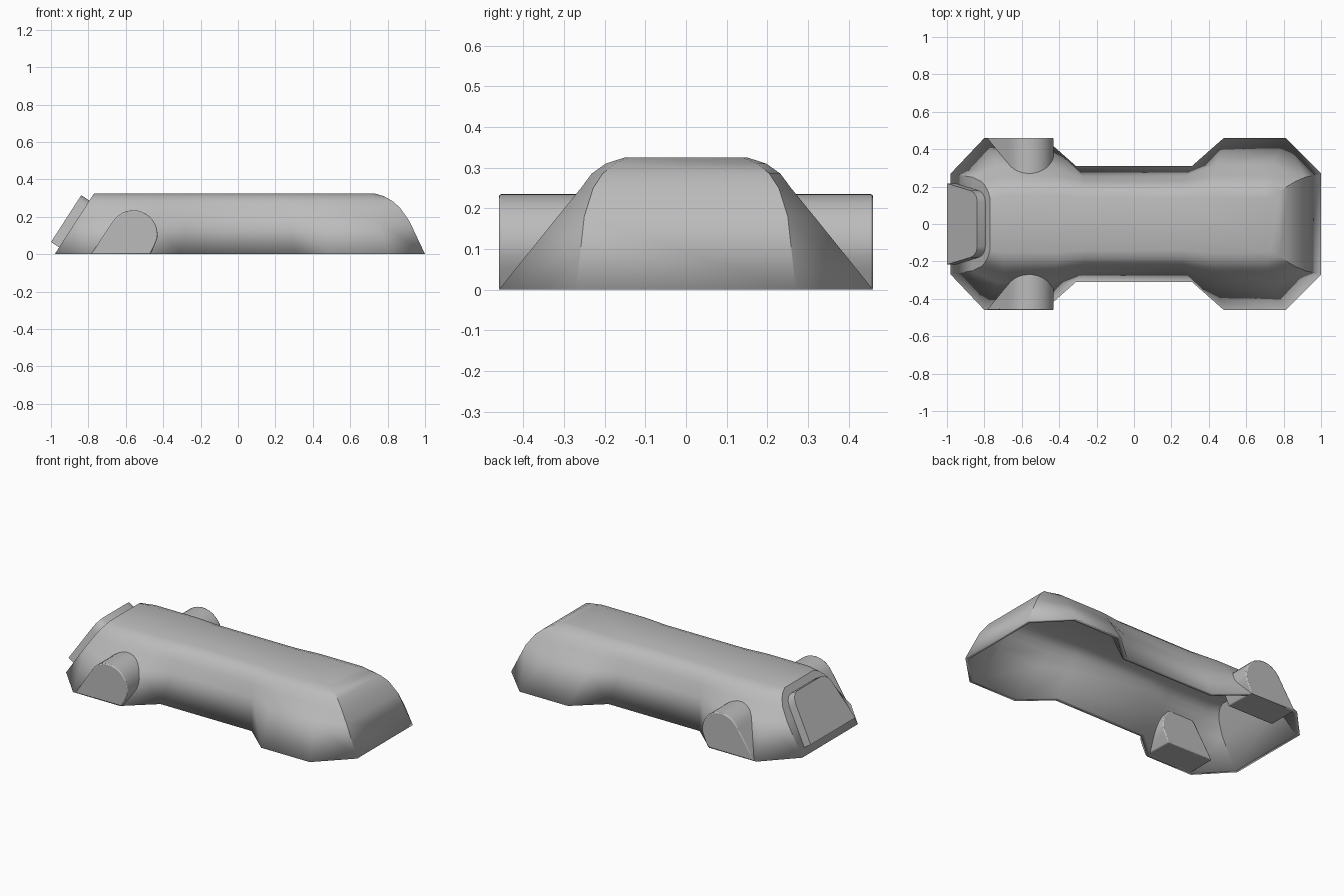
import bpy
import bmesh
import math
from mathutils import Vector

cube = bpy.data.objects.get("Cube")
if cube:
    bpy.data.objects.remove(cube, do_unlink=True)

grey = bpy.data.materials.new("plain_grey")
grey.use_nodes = True
COLOUR = (0.5, 0.5, 0.5, 1)
grey.diffuse_color = COLOUR
grey.node_tree.nodes["Principled BSDF"].inputs["Base Color"].default_value = COLOUR


def finish(name, bm, angle=30):
    bmesh.ops.recalc_face_normals(bm, faces=bm.faces)
    mesh = bpy.data.meshes.new(name)
    bm.to_mesh(mesh)
    bm.free()
    mesh.materials.append(grey)
    obj = bpy.data.objects.new(name, mesh)
    bpy.context.collection.objects.link(obj)
    bpy.ops.object.select_all(action='DESELECT')
    obj.select_set(True)
    bpy.context.view_layer.objects.active = obj
    bpy.ops.object.shade_smooth_by_angle(angle=math.radians(angle))
    return obj


def prism(name, outline, offset):
    """Solid made by sweeping a closed outline along an offset."""
    bm = bmesh.new()
    near = [bm.verts.new(p) for p in outline]
    far = [bm.verts.new(Vector(p) + Vector(offset)) for p in outline]
    n = len(near)
    bm.faces.new(near)
    bm.faces.new(far)
    for i in range(n):
        j = (i + 1) % n
        bm.faces.new((near[i], near[j], far[j], far[i]))
    return finish(name, bm)


# Body shell: stacked outlines, wide at both ends and narrow in the middle
# height, waist half width, end half width, corner half width, rear x, nose x
LEVELS = [
    (0.0, 0.31, 0.46, 0.27, -0.98, 1.0),
    (0.18, 0.255, 0.315, 0.25, -0.864, 0.915),
    (0.25, 0.23, 0.258, 0.228, -0.818, 0.865),
    (0.285, 0.21, 0.232, 0.205, -0.796, 0.825),
    (0.31, 0.183, 0.197, 0.175, -0.78, 0.78),
    (0.325, 0.14, 0.15, 0.14, -0.77, 0.73),
]
bm = bmesh.new()
rings = []
for z, waist, end, corner, rear, nose in LEVELS:
    t = min(z / 0.25, 1)
    side = [(rear, corner), (-0.80 + 0.1 * t, end), (-0.48 + 0.06 * t, end),
            (-0.31 + 0.05 * t, waist), (0.31 - 0.05 * t, waist),
            (0.48 - 0.06 * t, end), (0.81 - 0.1 * t, end), (nose, corner)]
    loop = side + [(x, -y) for x, y in reversed(side)]
    rings.append([bm.verts.new((x, y, z)) for x, y in loop])
for low, high in zip(rings, rings[1:]):
    for i in range(len(low)):
        j = (i + 1) % len(low)
        bm.faces.new((low[i], low[j], high[j], high[i]))
bm.faces.new(rings[-1])
body = finish("body_shell", bm)

# Wall thickness, with the lower rim kept flat
wall = body.modifiers.new("wall", 'SOLIDIFY')
wall.thickness = 0.03
wall.offset = -1
while body.modifiers[0] != wall:
    bpy.ops.object.modifier_move_up(modifier="wall")
bpy.ops.object.modifier_apply(modifier="wall")
for v in body.data.vertices:
    v.co.z = max(v.co.z, 0)

# Rounded side arches near the rear
arch = [(-0.47, 0), (-0.445, 0.05)]
for k in range(15):
    a = math.radians(-10 + 160 * k / 14)
    arch.append((-0.56 + 0.13 * math.cos(a), 0.105 + 0.13 * math.sin(a)))
arch.append((-0.785, 0))
for name, s in (("left_arch", 1), ("right_arch", -1)):
    # the sweep runs from inside the wall to the outer face
    obj = prism(name, [(x, s * 0.26, z) for x, z in arch], (0, s * 0.2, 0))
    edge = obj.modifiers.new("soft_edge", 'BEVEL')
    edge.width = 0.006
    edge.segments = 2
    edge.limit_method = 'ANGLE'
    edge.angle_limit = math.radians(60)

# Raised panel on the sloping rear face
slope = Vector((0.21, 0, 0.325)).normalized()
inward = Vector((slope.z, 0, -slope.x))
origin = Vector((-1.0, 0, 0.065))
half = [(0, 0.217), (0.235, 0.178), (0.27, 0.165), (0.29, 0.145), (0.298, 0.12)]
outline = [origin + slope * v + Vector((0, y, 0)) for v, y in half]
outline += [origin + slope * v - Vector((0, y, 0)) for v, y in reversed(half)]
prism("rear_panel", outline, inward * 0.06)
